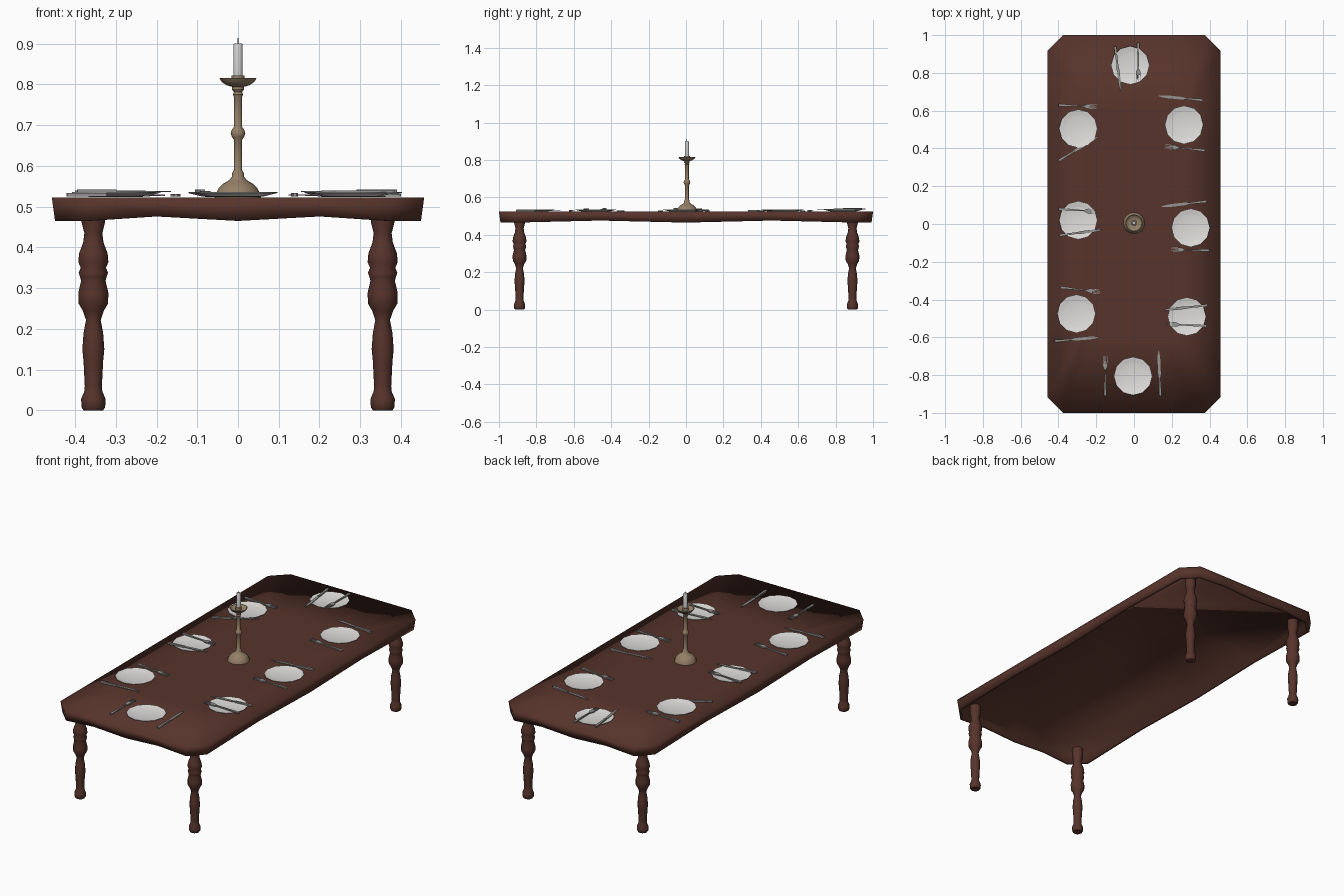
import bpy, bmesh, math
from mathutils import Matrix, Vector


def mat(name, r, g, b):
    m = bpy.data.materials.new(name)
    m.diffuse_color = (r, g, b, 1)
    return m


WOOD = mat("dark wood", 0.095, 0.034, 0.024)
CHINA = mat("white china", 0.74, 0.73, 0.71)
STEEL = mat("steel", 0.30, 0.30, 0.29)
BRASS = mat("aged brass", 0.30, 0.215, 0.135)
WAX = mat("candle wax", 0.62, 0.62, 0.62)
WICK = mat("wick", 0.08, 0.08, 0.08)


def finish(bm, name, material, smooth=None):
    bmesh.ops.recalc_face_normals(bm, faces=bm.faces[:])
    me = bpy.data.meshes.new(name)
    bm.to_mesh(me)
    bm.free()
    me.materials.append(material)
    ob = bpy.data.objects.new(name, me)
    bpy.context.collection.objects.link(ob)
    if smooth is not None:
        bpy.ops.object.select_all(action='DESELECT')
        ob.select_set(True)
        bpy.context.view_layer.objects.active = ob
        if smooth >= 180:
            bpy.ops.object.shade_smooth()
        else:
            bpy.ops.object.shade_smooth_by_angle(angle=math.radians(smooth))
    return ob


def lathe(name, profile, at, material, n=12, smooth=40):
    """Closed solid of revolution from (radius, z) points."""
    bm = bmesh.new()
    rings = []
    for r, z in profile:
        rings.append([bm.verts.new((at[0] + r * math.cos(2 * math.pi * i / n),
                                    at[1] + r * math.sin(2 * math.pi * i / n),
                                    at[2] + z)) for i in range(n)])
    for a, b in zip(rings, rings[1:]):
        for i in range(n):
            bm.faces.new((a[i], a[(i + 1) % n], b[(i + 1) % n], b[i]))
    bm.faces.new(rings[0])
    bm.faces.new(rings[-1])
    return finish(bm, name, material, smooth)


# Table top: chamfered outline with a wavy, hollow apron underneath
def outline(inset):
    x, y = 0.457 - inset, 1.0 - inset
    c = 0.082 - inset * 0.58
    pts = [(x - c, -y), (x, -y + c), (x, -0.46), (x, 0), (x, 0.46), (x, y - c), (x - c, y),
           (0.2, y), (0, y), (-0.2, y)]
    pts += [(-x + c, y), (-x, y - c), (-x, 0.46), (-x, 0), (-x, -0.46), (-x, -y + c),
            (-x + c, -y), (-0.2, -y), (0, -y), (0.2, -y)]
    return pts


def low(px, py):
    return 0.476 if abs(abs(px) - 0.2) < 0.01 or abs(abs(py) - 0.46) < 0.01 else 0.465


bm = bmesh.new()
layers = []
for inset, z in ((0.0, 0.523), (0.008, None), (0.022, None), (0.022, 0.508)):
    layers.append([bm.verts.new((x, y, low(x, y) if z is None else z)) for x, y in outline(inset)])
inner_top = [bm.verts.new((x * 0.55, y * 0.6, 0.523)) for x, y in outline(0)]
layers.insert(0, inner_top)
for a, b in zip(layers, layers[1:]):
    for i in range(len(a)):
        j = (i + 1) % len(a)
        bm.faces.new((a[i], a[j], b[j], b[i]))
bm.faces.new(layers[0])
bm.faces.new(layers[-1])
finish(bm, "table_top", WOOD, 180)

# Turned legs
LEG = [(0.024, 0), (0.029, 0.008), (0.030, 0.028), (0.022, 0.047), (0.021, 0.06),
       (0.024, 0.12), (0.027, 0.15), (0.024, 0.19), (0.018, 0.222), (0.026, 0.245),
       (0.036, 0.262), (0.037, 0.288), (0.030, 0.318), (0.032, 0.326), (0.036, 0.338),
       (0.031, 0.350), (0.037, 0.364), (0.035, 0.385), (0.025, 0.412), (0.022, 0.435),
       (0.029, 0.462), (0.029, 0.510)]
for sx, lx in ((-0.355, "left"), (0.355, "right")):
    for sy, ly in ((-0.89, "front"), (0.89, "back")):
        lathe(f"{ly}_{lx}_leg", LEG, (sx, sy, 0), WOOD, 12, 50)

# Candlestick, candle and wick
STICK = [(0.057, 0.522), (0.055, 0.530), (0.048, 0.545), (0.037, 0.556), (0.022, 0.565),
         (0.015, 0.573), (0.014, 0.584), (0.010, 0.590), (0.010, 0.664), (0.015, 0.671),
         (0.018, 0.680), (0.015, 0.689), (0.010, 0.696), (0.010, 0.770), (0.013, 0.775),
         (0.010, 0.781), (0.015, 0.788), (0.014, 0.794), (0.028, 0.798), (0.040, 0.806),
         (0.046, 0.816), (0.042, 0.816), (0.034, 0.808), (0.016, 0.806), (0.016, 0.822),
         (0.012, 0.822)]
lathe("candlestick", STICK, (0, 0.005, 0), BRASS, 16, 40)
lathe("candle", [(0.0115, 0.815), (0.0115, 0.897), (0.009, 0.901)], (0, 0.005, 0), WAX, 10, 40)
lathe("candle_wick", [(0.0015, 0.90), (0.001, 0.914)], (0, 0.005, 0), WICK, 5, 40)


# Cutlery: flat outlines mirrored about their length, running from base to tip along +x
def slab(bm, half, z0, z1, yoff=0.0):
    pts = half + [(x, -y) for x, y in reversed(half)]
    lo = [bm.verts.new((x, y + yoff, z0)) for x, y in pts]
    hi = [bm.verts.new((x, y + yoff, z1)) for x, y in pts]
    bm.faces.new(lo)
    bm.faces.new(hi)
    for i in range(len(pts)):
        j = (i + 1) % len(pts)
        bm.faces.new((lo[i], lo[j], hi[j], hi[i]))


def place(bm, name, start, end, z):
    d = Vector(end) - Vector(start)
    bm.transform(Matrix.Translation((start[0], start[1], z)) @
                 Matrix.Rotation(math.atan2(d.y, d.x), 4, 'Z') @
                 Matrix.Diagonal((d.length, 1, 1, 1)))
    finish(bm, name, STEEL)


def knife(name, start, end, z):
    bm = bmesh.new()
    slab(bm, [(0, 0.004), (0.03, 0.007), (0.2, 0.0055), (0.38, 0.0045), (0.42, 0.006)], 0, 0.008)
    slab(bm, [(0.42, 0.005), (0.5, 0.007), (0.8, 0.0075), (0.92, 0.005), (1, 0.001)], 0.002, 0.005)
    place(bm, name, start, end, z)


def fork(name, start, end, z):
    bm = bmesh.new()
    slab(bm, [(0, 0.004), (0.03, 0.007), (0.2, 0.0055), (0.4, 0.004), (0.65, 0.003),
              (0.7, 0.009), (0.75, 0.0125), (0.82, 0.0125)], 0, 0.006)
    for off in (-0.0105, -0.0035, 0.0035, 0.0105):
        slab(bm, [(0.82, 0.002), (1, 0.001)], 0.001, 0.005, off)
    place(bm, name, start, end, z)


# Place settings: plate centre, knife (handle, tip), fork (handle, tip), cutlery on the plate?
SETTINGS = [
    ((-0.02, 0.84), (-0.10, 0.94), (-0.07, 0.70), (0.022, 0.96), (0.022, 0.75), 1),
    ((-0.295, 0.505), (-0.40, 0.335), (-0.195, 0.46), (-0.40, 0.63), (-0.195, 0.62), 0),
    ((0.265, 0.525), (0.365, 0.655), (0.13, 0.678), (0.375, 0.39), (0.165, 0.41), 0),
    ((-0.295, 0.02), (-0.395, -0.06), (-0.165, -0.03), (-0.40, 0.08), (-0.19, 0.065), 1),
    ((0.30, -0.02), (0.385, 0.12), (0.145, 0.092), (0.40, -0.14), (0.195, -0.135), 0),
    ((-0.305, -0.475), (-0.42, -0.62), (-0.19, -0.60), (-0.39, -0.335), (-0.18, -0.36), 0),
    ((0.28, -0.49), (0.39, -0.43), (0.155, -0.455), (0.385, -0.54), (0.165, -0.53), 1),
    ((-0.005, -0.805), (0.14, -0.91), (0.13, -0.67), (-0.153, -0.91), (-0.153, -0.70), 0),
]
PLATE = [(0.055, 0), (0.070, 0.002), (0.102, 0.010), (0.102, 0.012), (0.078, 0.007), (0.070, 0.005)]
for i, (p, k0, k1, f0, f1, on_plate) in enumerate(SETTINGS, 1):
    z = 0.534 if on_plate else 0.525
    lathe(f"plate_{i}", PLATE, (p[0], p[1], 0.5235), CHINA, 12, 40)
    knife(f"knife_{i}", k0, k1, z)
    fork(f"fork_{i}", f0, f1, z)
